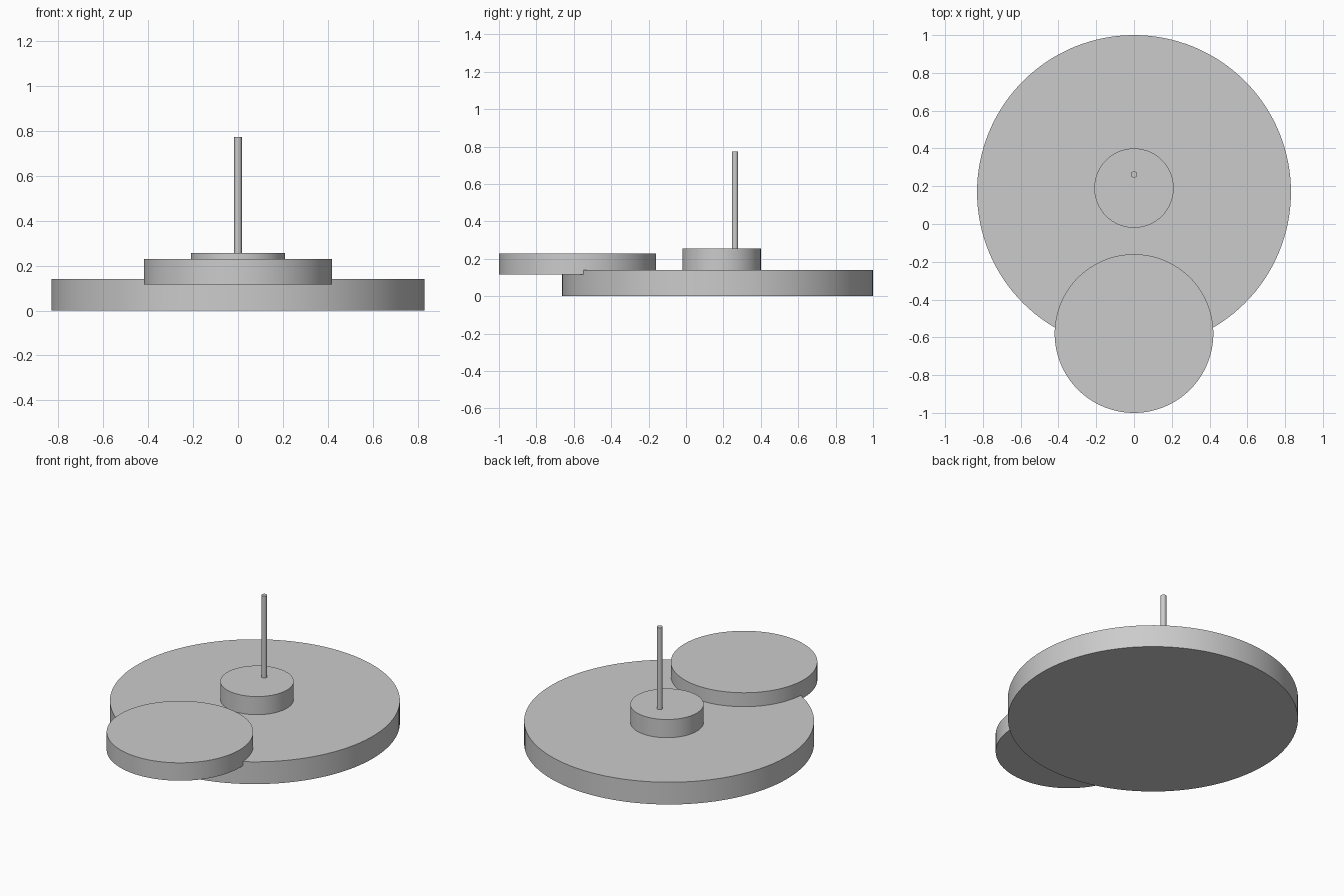
import bpy, math

if "Cube" in bpy.data.objects:
    bpy.data.objects.remove(bpy.data.objects["Cube"])


def disc(name, radius, y, z0, z1, sides=128):
    """Upright cylinder between two heights, with smooth sides and sharp rims."""
    bpy.ops.mesh.primitive_cylinder_add(
        vertices=sides, radius=radius, depth=z1 - z0,
        location=(0, y, (z0 + z1) / 2))
    ob = bpy.context.object
    ob.name = ob.data.name = name
    bpy.ops.object.shade_smooth_by_angle(angle=math.radians(30))
    return ob


# Large round base
disc("base_disc", 0.831, 0.169, 0.0, 0.141)
# Smaller disc overhanging the front edge, sunk slightly into the base
disc("front_disc", 0.42, -0.58, 0.116, 0.229)
# Raised hub on the base
disc("hub", 0.21, 0.19, 0.13, 0.256)
# Thin rod, off-centre on the hub
disc("rod", 0.017, 0.262, 0.245, 0.773, 48)
